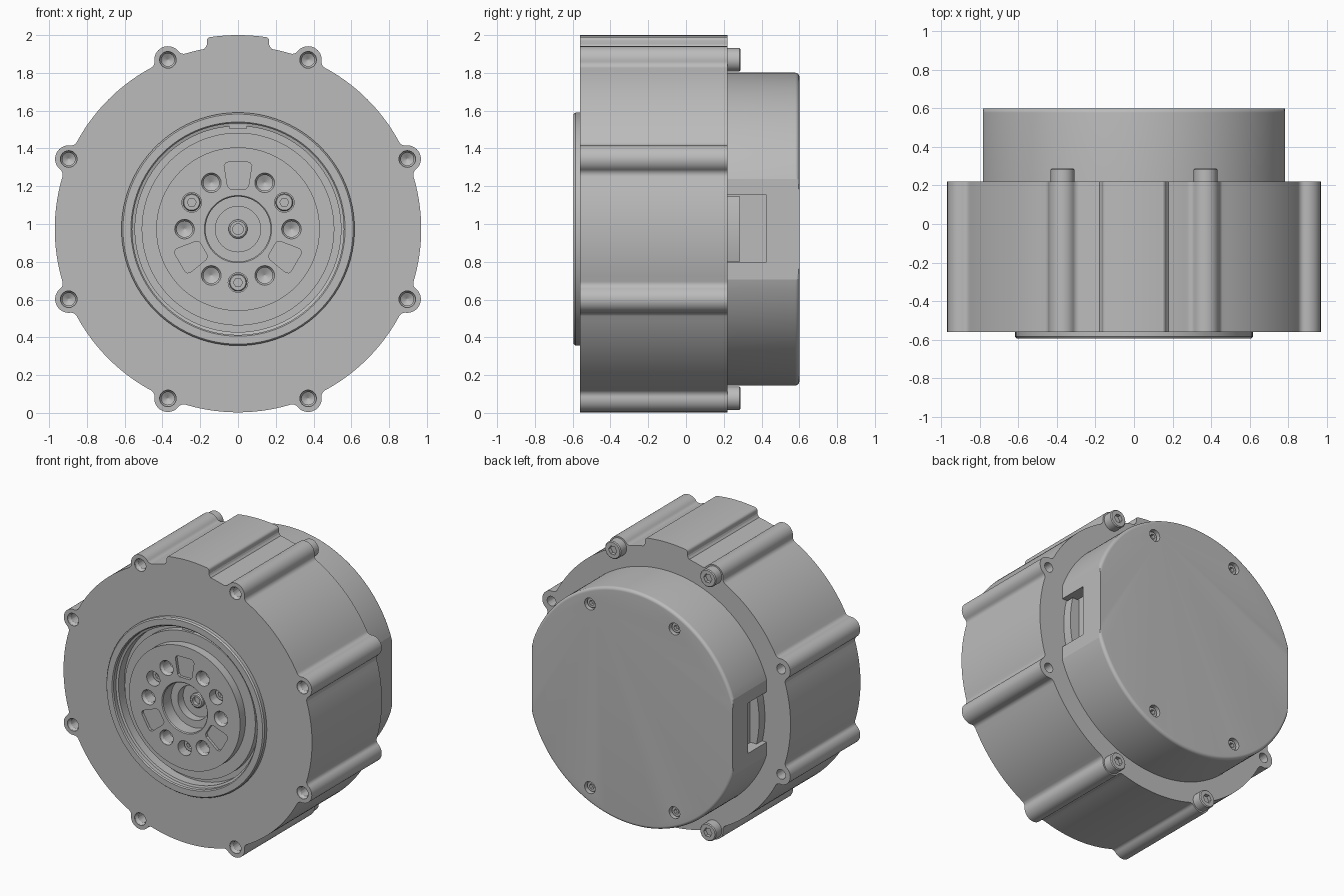
import bpy
import bmesh
from math import sin, cos, acos, asin, atan2, pi, radians

cube = bpy.data.objects.get("Cube")
if cube:
    bpy.data.objects.remove(cube, do_unlink=True)

AXIS_Z = 0.973          # height of the housing axis
BODY_R = 0.97
LOBE_DIST, LOBE_R, FILLET = 0.97, 0.072, 0.035

metal = bpy.data.materials.new("grey metal")
metal.use_nodes = True
GREY = (0.5, 0.5, 0.5, 1)
metal.diffuse_color = GREY
metal.node_tree.nodes["Principled BSDF"].inputs["Base Color"].default_value = GREY


def arc(r, a0, a1, n, cx=0, cz=0):
    return [(cx + r * cos(a0 + (a1 - a0) * i / n), cz + r * sin(a0 + (a1 - a0) * i / n))
            for i in range(n + 1)]


def ngon(n):
    return arc(1, 0, 2 * pi, n)[:-1]


def polar(r, degrees):
    return r * cos(radians(degrees)), r * sin(radians(degrees))


def rotate(points, a):
    return [(x * cos(a) - z * sin(a), x * sin(a) + z * cos(a)) for x, z in points]


def loft(bm, outline, steps, centre=(0, 0), limit=2):
    """Solid along y: the outline is scaled at each (scale, y) step, x kept within limit."""
    rings = [[bm.verts.new((centre[0] + max(-limit, min(limit, x * s)), y,
                            AXIS_Z + centre[1] + z * s))
              for x, z in outline] for s, y in steps]
    n = len(outline)
    for a, b in zip(rings, rings[1:]):
        for i in range(n):
            j = (i + 1) % n
            bm.faces.new((a[i], a[j], b[j], b[i]))
    bm.faces.new(rings[0])
    bm.faces.new(rings[-1])


def make(name, bm, cutter=None):
    bmesh.ops.recalc_face_normals(bm, faces=bm.faces)
    mesh = bpy.data.meshes.new(name)
    bm.to_mesh(mesh)
    bm.free()
    mesh.materials.append(metal)
    ob = bpy.data.objects.new(name, mesh)
    bpy.context.collection.objects.link(ob)
    bpy.ops.object.select_all(action="DESELECT")
    bpy.context.view_layer.objects.active = ob
    ob.select_set(True)
    if cutter:
        mod = ob.modifiers.new("Cut", "BOOLEAN")
        mod.operation, mod.solver, mod.object = "DIFFERENCE", "EXACT", cutter
        bpy.ops.object.modifier_apply(modifier=mod.name)
        bpy.data.objects.remove(cutter, do_unlink=True)
    bpy.ops.object.shade_smooth_by_angle(angle=radians(15))
    return ob


# Housing outline: arcs joined to eight bolt lobes by fillets
rf, rl = BODY_R + FILLET, LOBE_R + FILLET
b = acos((rf ** 2 + LOBE_DIST ** 2 - rl ** 2) / (2 * rf * LOBE_DIST))
fx, fz = rf * cos(b), rf * sin(b)
g = atan2(fz, fx - LOBE_DIST)
half_lobe = arc(LOBE_R, 0, g, 10, LOBE_DIST) + arc(FILLET, g + pi, b + pi, 8, fx, fz)[1:]
lobe = [(x, -z) for x, z in reversed(half_lobe)] + half_lobe[1:]

# Raised tab on top: flared foot, rounded corner, shallow crown
TAB_TOP, ROUND = 1.027, 0.02
foot = asin(0.18 / BODY_R)
crown = asin(0.145 / TAB_TOP)
tab_side = [(0.17, 0.965), (0.165, 0.976)] + arc(ROUND, 0, radians(75), 6, 0.145, 0.997)

outline = []
for k in range(8):
    a = radians(22.5 + 45 * k)
    outline += rotate(lobe, a)
    a0, a1 = a + b, a + radians(45) - b
    if k == 1:
        outline += (arc(BODY_R, a0, pi / 2 - foot, 6)[1:] + tab_side
                    + arc(TAB_TOP, pi / 2 - crown, pi / 2 + crown, 12)
                    + [(-x, z) for x, z in reversed(tab_side)]
                    + arc(BODY_R, pi / 2 + foot, a1, 6)[:-1])
    else:
        outline += arc(BODY_R, a0, a1, 20)[1:-1]

# Housing with front pocket and blind holes at both ends of the lobes
cut = bmesh.new()
loft(cut, ngon(96), [(0.6, -0.7), (0.6, -0.35)])
for k in range(8):
    place = polar(LOBE_DIST, 22.5 + 45 * k)
    loft(cut, ngon(24), [(0.044, -0.6), (0.044, -0.55), (0.034, -0.535),
                         (0.034, -0.4), (0.003, -0.38)], place)
    loft(cut, ngon(24), [(0.034, 0.3), (0.034, 0.08), (0.003, 0.06)], place)
body = bmesh.new()
loft(body, outline, [(1, -0.56), (1, 0.22)])
make("housing", body, make("housing_cutter", cut))

# Output hub: turned rings, bolt holes and windows
cut = bmesh.new()
for k in range(6):
    loft(cut, ngon(24), [(0.052, -0.65), (0.052, -0.59), (0.042, -0.575),
                         (0.042, -0.5), (0.003, -0.48)], polar(0.283, 60 * k))
for k in range(3):
    loft(cut, ngon(24), [(0.052, -0.65), (0.052, -0.52)], polar(0.283, 30 + 120 * k))
    half = [(0.21, 0.04), (0.225, 0.055), (0.335, 0.073), (0.35, 0.065), (0.355, 0.05)]
    window = half + [(u, -v) for u, v in reversed(half)]
    loft(cut, rotate(window, radians(90 + 120 * k)), [(1, -0.65), (1, -0.575)])
hub = bmesh.new()
loft(hub, ngon(96), [
    (0.61, -0.33), (0.617, -0.5), (0.617, -0.585), (0.609, -0.595), (0.567, -0.595),
    (0.56, -0.588), (0.56, -0.56), (0.545, -0.555), (0.545, -0.49), (0.51, -0.49),
    (0.51, -0.535), (0.433, -0.535), (0.433, -0.595), (0.178, -0.595), (0.172, -0.589),
    (0.172, -0.5), (0.12, -0.5), (0.12, -0.44), (0.05, -0.44), (0.05, -0.46),
    (0.042, -0.467), (0.028, -0.467), (0.028, -0.44)])
make("output_hub", hub, make("hub_cutter", cut))

# Small key in the groove
key = bmesh.new()
loft(key, [(-0.045, 0.53), (0.045, 0.53), (0.045, 0.555), (-0.045, 0.555)],
     [(1, -0.56), (1, -0.485)])
make("groove_key", key)

# Rear cover: round edge, two flats, connector openings and screw recesses
FLAT, COVER_R, EDGE = 0.783, 0.828, 0.022
cover_screws = [(sx * 0.33, sz * 0.648) for sx in (-1, 1) for sz in (-1, 1)]
cut = bmesh.new()
for side in (-1, 1):
    opening = [(side * x, z) for x, z in
               ((0.7, -0.175), (0.9, -0.175), (0.9, 0.18), (0.7, 0.18))]
    loft(cut, opening, [(1, 0.2), (1, 0.425)])
for p in cover_screws:
    loft(cut, ngon(24), [(0.042, 0.555), (0.042, 0.7)], p)
cover = bmesh.new()
loft(cover, ngon(192), [(COVER_R, 0.15)] + arc(EDGE, 0, pi / 2, 8, COVER_R - EDGE, 0.6 - EDGE),
     limit=FLAT)
make("rear_cover", cover, make("cover_cutter", cut))

# Curved connector shell inside each opening
for side, label in ((1, "left"), (-1, "right")):
    shell = bmesh.new()
    span = asin(0.172 / 0.77)
    loft(shell, [(side * x, z) for x, z in
                 arc(0.77, -span, span, 12) + [(0.68, 0.172), (0.68, -0.172)]],
         [(1, 0.2), (1, 0.285)])
    make(label + "_connector", shell)


# Socket screws
def screws(name, places, radius, y_base, y_top):
    out = 1 if y_top > y_base else -1
    cut, heads = bmesh.new(), bmesh.new()
    for p in places:
        loft(heads, ngon(32), [(radius, y_base), (radius, y_top - 0.006 * out),
                               (radius * 0.9, y_top)], p)
        loft(cut, ngon(6), [(radius * 0.52, y_top - 0.025 * out),
                            (radius * 0.52, y_top + 0.05 * out)], p)
    make(name, heads, make(name + "_cutter", cut))


screws("housing_screws", [polar(LOBE_DIST, a) for a in (67.5, 112.5, 247.5, 292.5)],
       0.062, 0.19, 0.288)
screws("cover_screws", cover_screws, 0.037, 0.54, 0.58)
screws("hub_screws", [polar(0.283, 30 + 120 * k) for k in range(3)], 0.046, -0.49, -0.54)
